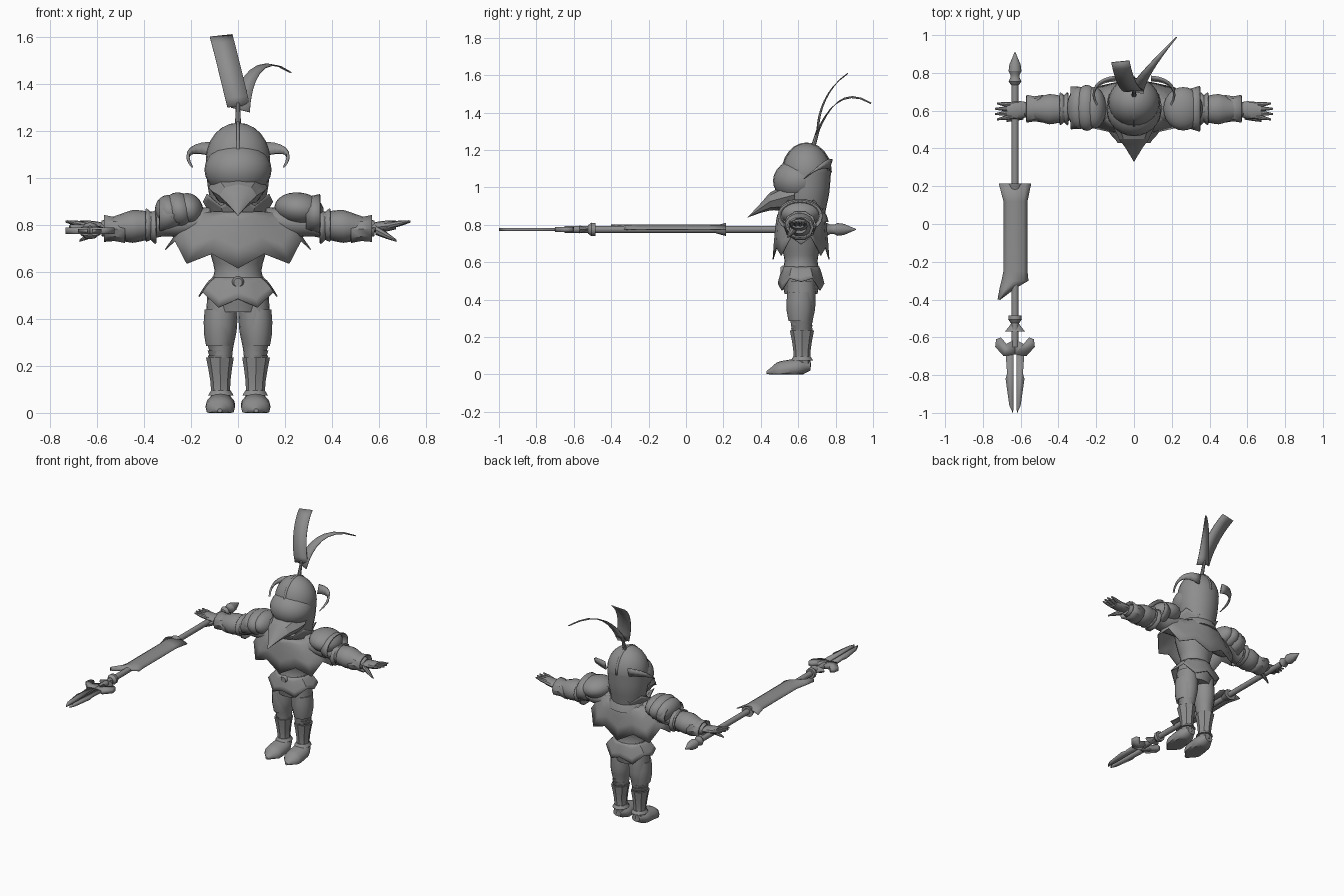
import bpy, bmesh, math
from mathutils import Vector
from mathutils.geometry import interpolate_bezier

cube = bpy.data.objects.get("Cube")
if cube:
    bpy.data.objects.remove(cube)

GREY = (0.27, 0.27, 0.27, 1)
plain_grey = bpy.data.materials.new("plain_grey")
plain_grey.use_nodes = True
plain_grey.diffuse_color = GREY
plain_grey.node_tree.nodes["Principled BSDF"].inputs["Base Color"].default_value = GREY

BODY_Y = 0.615   # depth of the body's centre line
POLE_X, POLE_Z = -0.63, 0.775


def finish(name, bm, mirror=False, thickness=0):
    """Turn a bmesh into a shaded object, optionally mirrored and thickened."""
    bmesh.ops.recalc_face_normals(bm, faces=bm.faces)
    mesh = bpy.data.meshes.new(name)
    bm.to_mesh(mesh)
    bm.free()
    mesh.materials.append(plain_grey)
    mesh.shade_smooth()
    mesh.set_sharp_from_angle(angle=math.radians(35))
    part = bpy.data.objects.new(name, mesh)
    bpy.context.collection.objects.link(part)
    if mirror:
        part.modifiers.new("mirror", 'MIRROR').use_clip = True
    if thickness:
        solid = part.modifiers.new("thickness", 'SOLIDIFY')
        solid.thickness, solid.offset = thickness, 0


def ease(radii, steps=3):
    """Add in-between radii along a smooth curve."""
    padded = [radii[0], *radii, radii[-1]]
    smooth = []
    for before, a, b, after in zip(padded, padded[1:], padded[2:], padded[3:]):
        for step in range(steps):
            t = step / steps
            bend = (1 - t) * (b - before) * (1 - t) - t * (after - a) * t
            blend = t * t * (3 - 2 * t)
            smooth.append(a + (b - a) * blend + bend * t * (1 - t) / 2 if 0 < t < 1 else a)
    return smooth + [radii[-1]]


def turned(name, start, end, radii, aspect=1, sides=16, mirror=False, thickness=0):
    """Skin evenly spaced ellipses from start to end; a thickness leaves it open."""
    start, end = Vector(start), Vector(end)
    along = max(range(3), key=lambda k: abs(end[k] - start[k]))
    wide, deep = [k for k in range(3) if k != along]
    bm = bmesh.new()
    rings = []
    for step, radius in enumerate(radii):
        ring = []
        for side in range(sides):
            turn = math.tau * side / sides
            p = start.lerp(end, step / (len(radii) - 1))
            p[wide] += radius * math.cos(turn)
            p[deep] += radius * aspect * math.sin(turn)
            p.z = max(p.z, 0)   # soles stay flat on the ground
            ring.append(bm.verts.new(p))
        rings.append(ring)
    for low, high in zip(rings, rings[1:]):
        for i in range(sides):
            bm.faces.new((low[i - 1], low[i], high[i], high[i - 1]))
    if not thickness:
        bm.faces.new(rings[0])
        bm.faces.new(rings[-1])
    finish(name, bm, mirror, thickness)


def sheet(name, rows, mirror=False, thickness=0.005):
    """Skin rows of points into a thin surface."""
    bm = bmesh.new()
    grid = [[bm.verts.new(p) for p in row] for row in rows]
    for low, high in zip(grid, grid[1:]):
        for i in range(len(low) - 1):
            bm.faces.new((low[i], low[i + 1], high[i + 1], high[i]))
    finish(name, bm, mirror, thickness)


def ribbon(name, path, width, taper=0, mirror=False, thickness=0.005):
    """Sweep a width vector along a bezier path, narrowing by the taper."""
    points = interpolate_bezier(*[Vector(p) for p in path], 9)
    rows = [(p, p + Vector(width) * (1 - taper * i / 8)) for i, p in enumerate(points)]
    sheet(name, rows, mirror, thickness)


def plate(name, outline, thickness):
    bm = bmesh.new()
    bm.faces.new([bm.verts.new(p) for p in outline])
    finish(name, bm, thickness=thickness)


def ball(name, centre, size, tilt=0):
    """Ellipsoid tilted about the y axis."""
    bm = bmesh.new()
    bmesh.ops.create_uvsphere(bm, u_segments=24, v_segments=12, radius=1)
    for v in bm.verts:
        x, y, z = (a * b for a, b in zip(v.co, size))
        turned_x = x * math.cos(tilt) + z * math.sin(tilt)
        turned_z = z * math.cos(tilt) - x * math.sin(tilt)
        v.co = Vector(centre) + Vector((turned_x, y, turned_z))
    finish(name, bm)


def cloth(name, top, hem, rise, zigzag, bulge, folds):
    """Drape from an upper ellipse to a ragged hem; both are (half x, half y, z)."""
    rows = []
    for t in (0, 0.25, 0.5, 0.75, 1):
        row = []
        for i in range(folds + 1):
            turn = math.pi * i / folds
            a, b, z = Vector(top).lerp(Vector(hem), t)
            z += bulge * t * (1 - t) + t * (rise * math.sin(turn) ** 4 - zigzag * (-1) ** i)
            flare = 1 + t * (-1) ** i * abs(zigzag)
            row.append((a * flare * math.sin(turn), BODY_Y - b * flare * math.cos(turn), z))
        rows.append(row)
    sheet(name, rows, mirror=True)


# Helmet, visor and beak
ball("helmet_dome", (0, 0.645, 1.08), (0.137, 0.13, 0.155))
turned("helmet_sides", (0, 0.64, 0.86), (0, 0.645, 1.08), ease([0.11, 0.13, 0.137]), aspect=0.95, sides=24)
ball("visor", (0, 0.6, 1.035), (0.143, 0.135, 0.115))
turned("beak_root", (0, 0.58, 0.96), (0, 0.45, 0.925), ease([0.125, 0.11, 0.08]), aspect=0.6, sides=8)
turned("beak_tip", (0, 0.45, 0.925), (0, 0.33, 0.84), ease([0.08, 0.05, 0.025, 0.002]), aspect=0.6, sides=8)

# Ridge over the helmet
arc = [math.pi * i / 12 for i in range(13)]
ridge = [(0, 0.645 + r * math.cos(a), 1.08 + (r + 0.025) * math.sin(a))
         for r, turns in ((0.135, arc), (0.11, arc[::-1])) for a in turns]
plate("helmet_ridge", ridge, thickness=0.012)

# Curled horns, plume stem and two ribbons
ribbon("horns", ((0.09, 0.76, 1.09), (0.2, 0.76, 1.12), (0.24, 0.7, 1.1), (0.195, 0.63, 1.045)),
       width=(0, 0.02, 0.06), taper=1, mirror=True, thickness=0.012)
turned("plume_stem", (0, 0.68, 1.22), (0, 0.71, 1.32), [0.013, 0.009], sides=8)
ribbon("tall_plume", ((-0.045, 0.7, 1.3), (-0.07, 0.7, 1.4), (-0.1, 0.75, 1.53), (-0.12, 0.855, 1.6)),
       width=(0.096, 0.01, 0.01))
ribbon("side_plume", ((-0.03, 0.71, 1.3), (0, 0.76, 1.42), (0.07, 0.84, 1.55), (0.22, 0.99, 1.45)),
       width=(0.08, -0.02, -0.02), taper=0.9)

# Torso, neck and draped pieces
turned("torso", (0, BODY_Y, 0.43), (0, BODY_Y, 0.87), ease([0.1, 0.122, 0.1, 0.122, 0.14, 0.1]),
       aspect=0.88, sides=24)
turned("neck_band", (0, 0.63, 0.815), (0, 0.63, 0.88), [0.14, 0.13, 0.11], aspect=0.95, sides=24)
cloth("collar", top=(0.11, 0.1, 0.835), hem=(0.15, 0.135, 0.9), rise=0.02, zigzag=-0.02, bulge=0, folds=6)
cloth("mantle", top=(0.13, 0.125, 0.855), hem=(0.3, 0.145, 0.645), rise=0.08, zigzag=0.03, bulge=0.14, folds=8)

# Belt, buckle and pointed skirt
turned("belt", (0, BODY_Y, 0.535), (0, BODY_Y, 0.58), [0.118, 0.108], aspect=0.85, sides=24)
turned("buckle", (0, 0.53, 0.555), (0, 0.505, 0.555), [0.026, 0.026, 0.018])
cloth("skirt", top=(0.108, 0.095, 0.575), hem=(0.17, 0.12, 0.465), rise=0.05, zigzag=-0.02, bulge=0.03, folds=6)

# Legs, thigh plates, knee bands, boots and feet
turned("legs", (0.067, BODY_Y, 0.5), (0.075, 0.62, 0.05),
       ease([0.064, 0.067, 0.064, 0.05, 0.043, 0.036, 0.036]), aspect=1.15, mirror=True)
turned("thigh_plates", (0.08, 0.61, 0.44), (0.08, 0.61, 0.285), [0.062, 0.066, 0.065, 0.056],
       aspect=1.1, sides=12, mirror=True)
for place, height in (("upper", 0.265), ("middle", 0.245), ("lower", 0.225)):
    turned(f"{place}_knee_bands", (0.076, 0.62, height - 0.005), (0.076, 0.62, height + 0.02),
           [0.045, 0.053], aspect=1.1, sides=12, mirror=True)
turned("boots", (0.077, 0.62, 0.235), (0.073, 0.62, 0.04), [0.059, 0.05, 0.043, 0.04, 0.045],
       aspect=1.1, sides=8, mirror=True)
turned("feet", (0.073, 0.665, 0.045), (0.077, 0.43, 0.01), ease([0.03, 0.06, 0.063, 0.058, 0.01]),
       aspect=0.8, mirror=True)
turned("ankle_rings", (0.073, 0.62, 0.075), (0.073, 0.62, 0.095), [0.054, 0.042], aspect=1.1, sides=12, mirror=True)

# Shoulder plates: one smooth, the other layered
ball("left_pauldron", (0.26, 0.61, 0.868), (0.105, 0.115, 0.07), tilt=0.12)
turned("left_pauldron_rim", (0.29, 0.61, 0.845), (0.35, 0.61, 0.845), [0.1, 0.118],
       aspect=0.7, sides=20, thickness=0.008)
for layer, scale in enumerate((0.9, 1, 0.92)):
    ball(f"right_pauldron_layer_{layer}", (-0.21 - 0.04 * layer, BODY_Y, 0.865 - 0.005 * layer),
         Vector((0.068, 0.122, 0.08)) * scale, tilt=-0.35)
turned("right_pauldron_rim", (-0.25, BODY_Y, 0.85), (-0.335, BODY_Y, 0.835), [0.105, 0.11],
       aspect=0.65, sides=10, thickness=0.008)

# Arms, cuffs and hands
turned("arms", (0.12, 0.61, 0.815), (0.58, 0.607, 0.785),
       ease([0.07, 0.069, 0.067, 0.058, 0.07, 0.08, 0.06, 0.038]), aspect=0.87, mirror=True)
turned("elbow_cuffs", (0.35, 0.61, 0.79), (0.392, 0.61, 0.8), [0.085, 0.068, 0.085],
       aspect=0.85, sides=10, mirror=True, thickness=0.008)
turned("wrist_cuffs", (0.48, 0.61, 0.78), (0.57, 0.61, 0.785), [0.07, 0.062, 0.07],
       aspect=0.8, sides=10, mirror=True, thickness=0.008)
turned("palms", (0.56, 0.606, 0.787), (0.672, 0.6, 0.8), ease([0.038, 0.046, 0.046, 0.038]),
       aspect=0.5, sides=12, mirror=True)
for finger in range(4):
    root_y = 0.57 + 0.02 * finger
    reach = 0.74 - 0.01 * abs(finger - 1.5)
    turned(f"fingers_{finger}", (0.64, root_y, 0.797), (reach, root_y + 0.008 * (finger - 2), 0.815),
           [0.014, 0.012, 0.005], sides=8, mirror=True)
turned("thumbs", (0.585, 0.575, 0.78), (0.675, 0.545, 0.733), [0.022, 0.015, 0.005], sides=8, mirror=True)


# Polearm shaft with its spike and collars
def on_pole(name, start, end, radii, aspect=1):
    turned(name, (POLE_X, start, POLE_Z), (POLE_X, end, POLE_Z), radii, aspect, sides=12)


on_pole("shaft", 0.78, -0.65, [0.019, 0.019])
on_pole("butt_collar", 0.735, 0.81, [0.02, 0.034, 0.025, 0.025, 0.034])
on_pole("butt_spike", 0.81, 0.91, [0.034, 0.03, 0.016, 0.002])
on_pole("upper_collar", -0.485, -0.525, [0.034, 0.036, 0.022])
on_pole("flared_collar", -0.525, -0.57, [0.02, 0.035, 0.055], aspect=0.4)
on_pole("pennant_clip", 0.215, 0.15, [0.045, 0.022], aspect=0.8)

# Pennant arched over the shaft
pennant = ((0.215, -0.085, 0.085), (0.12, -0.06, 0.065), (-0.25, -0.06, 0.065),
           (-0.3, -0.07, 0.07), (-0.34, -0.08, 0), (-0.4, -0.09, -0.08))
sheet("pennant", [[(POLE_X + left + (right - left) * i / 6, y, POLE_Z + 0.024 * math.sin(math.pi * i / 6))
                   for i in range(7)] for y, left, right in pennant])

# Crescent side blades and split point
crescent = ((0, -0.61), (0.045, -0.635), (0.075, -0.6), (0.1, -0.61), (0.105, -0.65), (0.06, -0.7), (0, -0.69))
prong = ((0.008, -0.66), (0.05, -0.68), (0.042, -0.79), (0.05, -0.82), (0.03, -0.96), (0.012, -1), (0.008, -0.98))
for side, sign in (("left", 1), ("right", -1)):
    for part, outline, thickness in (("crescent_blade", crescent, 0.028), ("point", prong, 0.016)):
        plate(f"{side}_{part}", [(POLE_X + sign * x, y, POLE_Z) for x, y in outline], thickness)
